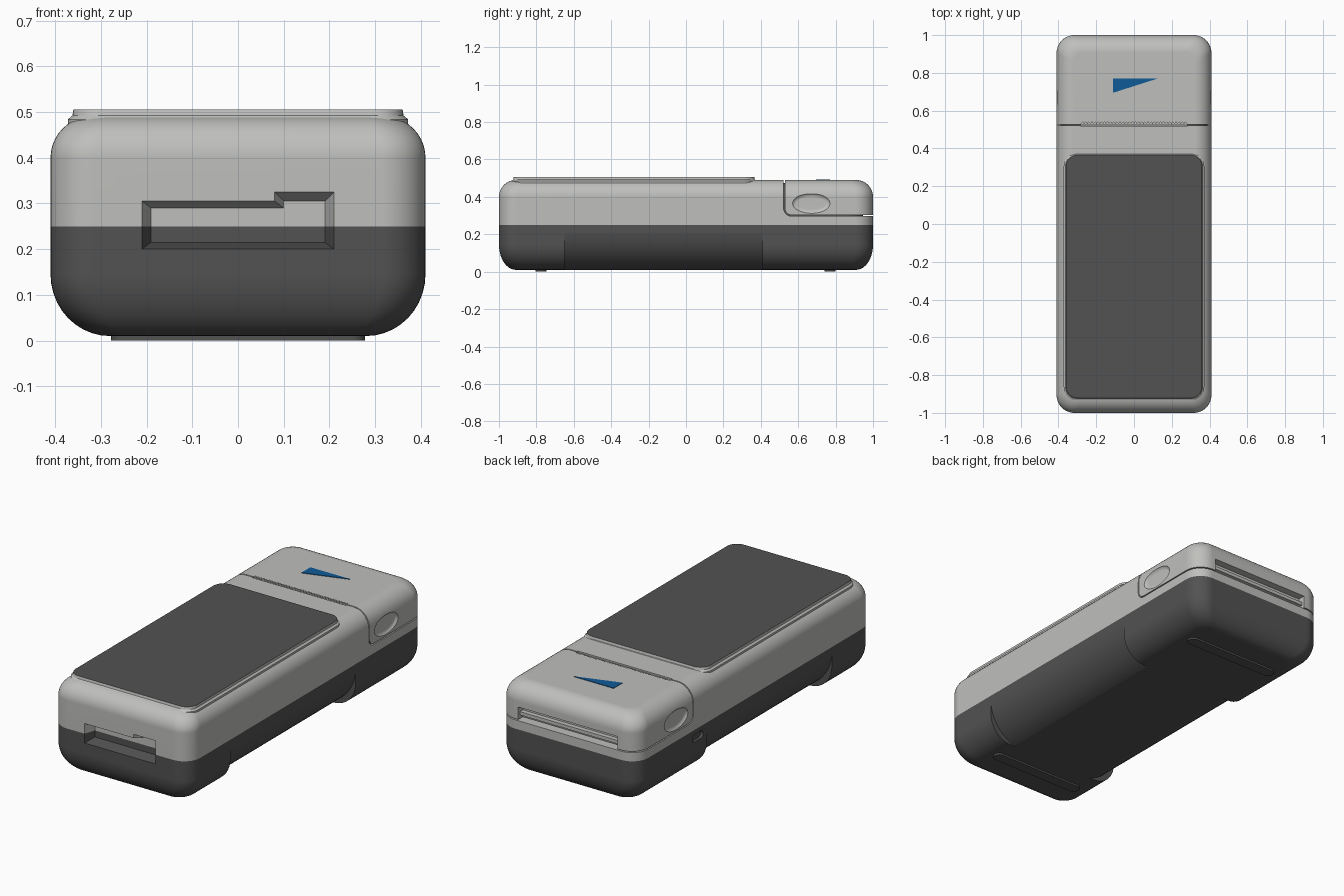
import bpy, bmesh, math
from mathutils import Vector

if "Cube" in bpy.data.objects:
    bpy.data.objects.remove(bpy.data.objects["Cube"], do_unlink=True)


def material(name, color):
    m = bpy.data.materials.new(name)
    m.use_nodes = True
    m.diffuse_color = (*color, 1)
    m.node_tree.nodes["Principled BSDF"].inputs["Base Color"].default_value = (*color, 1)
    return m


LIGHT = material("light_grey", (0.52, 0.52, 0.505))
DARK = material("dark_grey", (0.085, 0.085, 0.085))
BLUE = material("blue", (0.005, 0.105, 0.31))


def loft(name, rings, *mats):
    """Closed solid through a list of equal-length point rings."""
    bm = bmesh.new()
    loops = [[bm.verts.new(p) for p in ring] for ring in rings]
    n = len(loops[0])
    for a, b in zip(loops, loops[1:]):
        for i in range(n):
            j = (i + 1) % n
            bm.faces.new((a[i], a[j], b[j], b[i]))
    bm.faces.new(loops[0])
    bm.faces.new(loops[-1])
    bmesh.ops.recalc_face_normals(bm, faces=bm.faces[:])
    me = bpy.data.meshes.new(name)
    bm.to_mesh(me)
    bm.free()
    for m in mats:
        me.materials.append(m)
    ob = bpy.data.objects.new(name, me)
    bpy.context.collection.objects.link(ob)
    return ob


def prism(name, points, axis, start, end, *mats):
    """Extrude a 2D outline along x, y or z."""
    def ring(t):
        return [{"x": (t, a, b), "y": (a, t, b), "z": (a, b, t)}[axis] for a, b in points]
    return loft(name, [ring(start), ring(end)], *mats)


def box_outline(a0, a1, b0, b1):
    return [(a0, b0), (a1, b0), (a1, b1), (a0, b1)]


def round_ring(hx, hy, z, rx, ry, cy=0, seg=10):
    """Rounded rectangle outline at height z."""
    pts = []
    for k, (sx, sy) in enumerate([(1, 1), (-1, 1), (-1, -1), (1, -1)]):
        for i in range(seg + 1):
            t = math.pi / 2 * (k + i / seg)
            pts.append((sx * (hx - rx) + rx * math.cos(t),
                        cy + sy * (hy - ry) + ry * math.sin(t), z))
    return pts


def round_box(name, hx, hy, z0, z1, cy, *mats, seg=10):
    """Box with soft corners, a wide lower fillet and a tighter upper one."""
    levels = []
    for i in range(seg + 1):
        t = math.pi / 2 * i / seg
        c, s = 1 - math.sin(t), 1 - math.cos(t)
        levels.append((0.13 * c, 0.09 * c, z0 + 0.135 * s))
    for i in range(seg + 1):
        t = math.pi / 2 * i / seg
        c, s = 1 - math.cos(t), math.sin(t)
        levels.append((0.09 * c, 0.09 * c, z1 - 0.09 + 0.09 * s))
    rings = [round_ring(hx - ix, hy - iy, z, 0.095 - 0.5 * iy, 0.095 - 0.5 * iy, cy)
             for ix, iy, z in levels]
    return loft(name, rings, *mats)


def activate(ob):
    bpy.ops.object.select_all(action="DESELECT")
    ob.select_set(True)
    bpy.context.view_layer.objects.active = ob


def cut(ob, cutter):
    activate(ob)
    mod = ob.modifiers.new("cut", "BOOLEAN")
    mod.operation = "DIFFERENCE"
    mod.solver = "EXACT"
    mod.object = cutter
    bpy.ops.object.modifier_apply(modifier=mod.name)
    bpy.data.objects.remove(cutter, do_unlink=True)


def smooth(ob, angle=30):
    activate(ob)
    bpy.ops.object.shade_smooth_by_angle(angle=math.radians(angle))
    mod = ob.modifiers.new("normals", "WEIGHTED_NORMAL")
    mod.keep_sharp = True


def arc(ca, cb, ra, rb, start, end, seg=12):
    return [(ca + ra * math.cos(math.radians(start + (end - start) * i / seg)),
             cb + rb * math.sin(math.radians(start + (end - start) * i / seg)))
            for i in range(seg + 1)]


# Main shell
shell = round_box("shell", 0.41, 1.0, 0.01, 0.49, 0, LIGHT, DARK)

# Scooped hand grips along both lower edges
for s in (1, -1):
    scoop = arc(0.2, 0.23, 0.211, 0.225, -90, 0) + [(0.6, 0.23), (0.6, -0.1), (0.2, -0.1)]
    cut(shell, prism("grip_cutter", [(s * x, z) for x, z in scoop], "y", -0.65, 0.41))

# Stepped front port with sloping walls
outer = [(-.21, .2), (.21, .2), (.21, .325), (.08, .325), (.08, .305), (-.21, .305)]
inner = [(-.19, .215), (.19, .215), (.19, .305), (.1, .305), (.1, .29), (-.19, .29)]
cut(shell, loft("port_cutter", [[(x, -1.001, z) for x, z in outer],
                                [(x, -0.94, z) for x, z in inner]]))

# Paper exit at the back
cut(shell, prism("exit_cutter", box_outline(-0.295, 0.295, 0.3, 0.37), "y", 0.96, 1.1))

# Serrated tear strip across the top
teeth = 34
strip = [(-0.28, 0.516)]
strip += [(-0.28 + 0.56 * i / (2 * teeth), 0.541 if i % 2 else 0.53)
          for i in range(2 * teeth + 1)]
strip += [(0.28, 0.516)]
cut(shell, prism("tear_cutter", strip, "z", 0.482, 0.55))

# Cover seam: over the top, down the sides and round the back
seam = [(0.522, 0.6)] + arc(0.565, 0.34, 0.043, 0.043, 180, 270) + [(1.1, 0.297)]
seam += [(1.1, 0.303)] + arc(0.565, 0.34, 0.037, 0.037, 270, 180) + [(0.528, 0.6)]
cut(shell, prism("seam_cutter", seam, "x", -0.6, 0.6))

# Oval press areas on both sides of the cover
for s in (1, -1):
    def oval(x, a, b):
        return [(s * x, y, z) for y, z in arc(0.67, 0.365, a, b, 0, 360, 40)[:-1]]
    cut(shell, loft("press_cutter", [oval(0.412, 0.102, 0.055), oval(0.403, 0.093, 0.046),
                                     oval(0.398, 0.078, 0.032)]))

# Small socket on one side
socket = arc(0.51, 0.205, 0.02, 0.02, -90, 90) + arc(0.46, 0.205, 0.02, 0.02, 90, 270)
cut(shell, prism("socket_cutter", socket, "x", -0.395, -0.5))

# Two-tone split at mid height
bm = bmesh.new()
bm.from_mesh(shell.data)
bmesh.ops.bisect_plane(bm, geom=bm.verts[:] + bm.edges[:] + bm.faces[:],
                       plane_co=(0, 0, 0.25), plane_no=(0, 0, 1))
for f in bm.faces:
    f.material_index = 1 if f.calc_center_median().z < 0.25 else 0
bm.to_mesh(shell.data)
bm.free()
smooth(shell)

# Core closing the seam from inside
smooth(round_box("inner_core", 0.39, 0.265, 0.1, 0.475, 0.68, DARK))

# Paper guide bar in the exit
prism("exit_bar", box_outline(0.95, 0.985, 0.322, 0.34), "x", -0.295, 0.295, LIGHT)

# Raised display with a flared light rim and dark top
mid = -0.278
display = loft("display", [round_ring(0.372, 0.655, 0.45, 0.07, 0.07, mid),
                           round_ring(0.372, 0.655, 0.484, 0.07, 0.07, mid),
                           round_ring(0.362, 0.646, 0.492, 0.06, 0.06, mid),
                           round_ring(0.36, 0.643, 0.505, 0.06, 0.06, mid)], LIGHT, DARK)
for p in display.data.polygons:
    p.material_index = 1 if p.normal.z > 0.95 else 0
smooth(display)

# Blue wedge marker on the cover
prism("blue_marker", [(-0.11, 0.695), (0.125, 0.77), (-0.11, 0.77)], "z", 0.487, 0.493, BLUE)

# Foot strips
for label, y in (("front", -0.775), ("back", 0.77)):
    smooth(loft(label + "_foot", [round_ring(0.278, 0.03, z, 0.029, 0.029, y)
                                  for z in (0, 0.03)], DARK))
